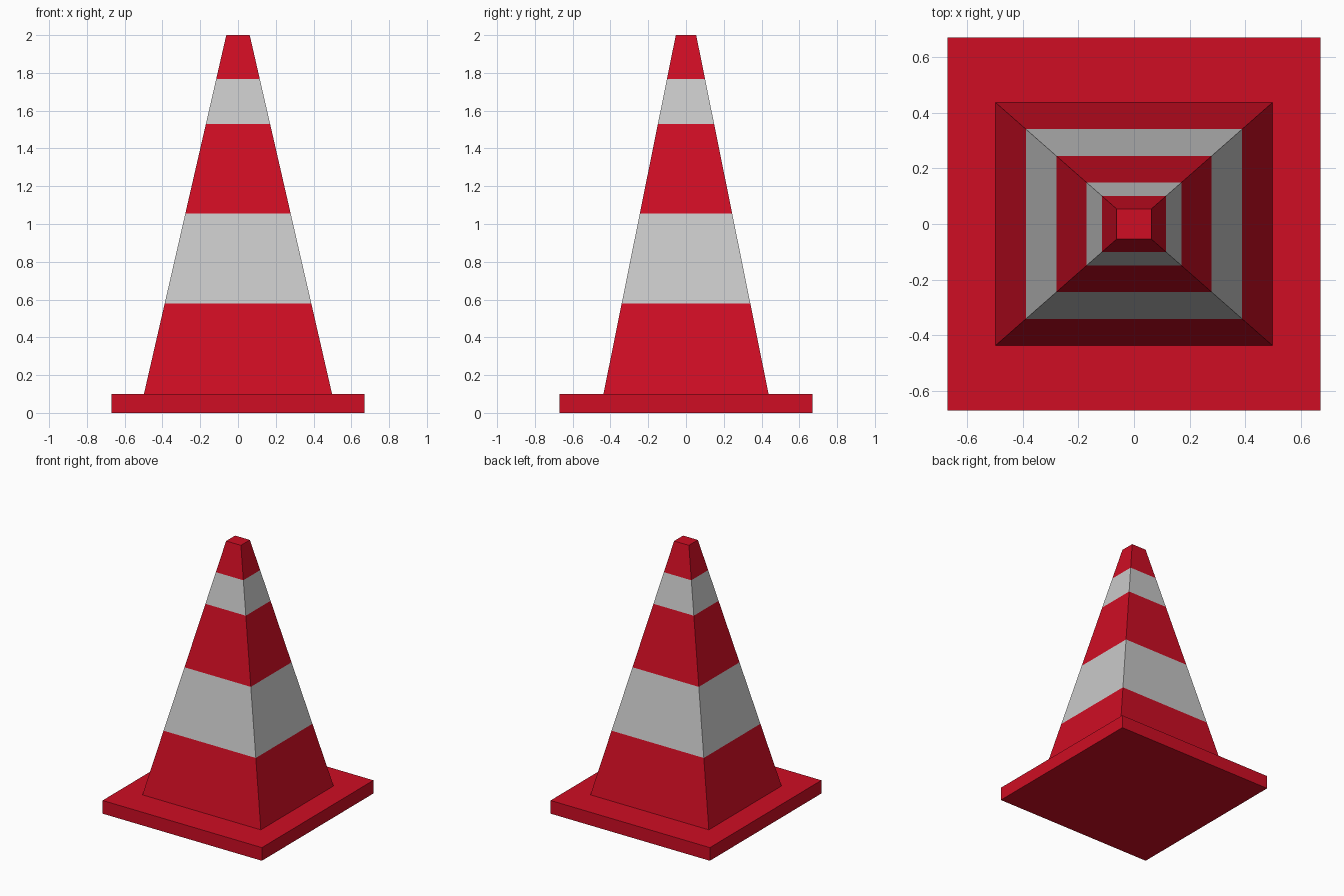
import bpy, bmesh

if "Cube" in bpy.data.objects:
    bpy.data.objects.remove(bpy.data.objects["Cube"])


def material(name, rgb):
    m = bpy.data.materials.new(name)
    m.diffuse_color = (*rgb, 1.0)
    m.use_nodes = True
    m.node_tree.nodes["Principled BSDF"].inputs["Base Color"].default_value = m.diffuse_color
    return m


red = material("cone red", (0.62, 0.004, 0.017))
grey = material("stripe light grey", (0.58, 0.58, 0.58))


def stacked_block(name, rings, materials):
    """Rectangular rings (half x, half y, z) joined bottom to top; bands cycle through materials."""
    bm = bmesh.new()
    loops = [[bm.verts.new((sx * hx, sy * hy, z))
              for sx, sy in ((-1, -1), (1, -1), (1, 1), (-1, 1))]
             for hx, hy, z in rings]
    bm.faces.new(loops[0][::-1])
    bm.faces.new(loops[-1])
    for band, (low, high) in enumerate(zip(loops, loops[1:])):
        for i in range(4):
            j = (i + 1) % 4
            face = bm.faces.new((low[i], low[j], high[j], high[i]))
            face.material_index = band % len(materials)
    mesh = bpy.data.meshes.new(name)
    bm.to_mesh(mesh)
    bm.free()
    for m in materials:
        mesh.materials.append(m)
    obj = bpy.data.objects.new(name, mesh)
    bpy.context.collection.objects.link(obj)
    return obj


# Square foot plate
stacked_block("base_plate", [(0.67, 0.67, 0.0), (0.67, 0.67, 0.1)], [red])

# Tapered body, alternating red and grey bands
BOTTOM, TOP = 0.1, 2.0
rings = []
for z in (BOTTOM, 0.58, 1.055, 1.53, 1.767, TOP):
    t = (z - BOTTOM) / (TOP - BOTTOM)
    rings.append((0.498 + (0.062 - 0.498) * t, 0.437 + (0.054 - 0.437) * t, z))
stacked_block("striped_body", rings, [red, grey])
